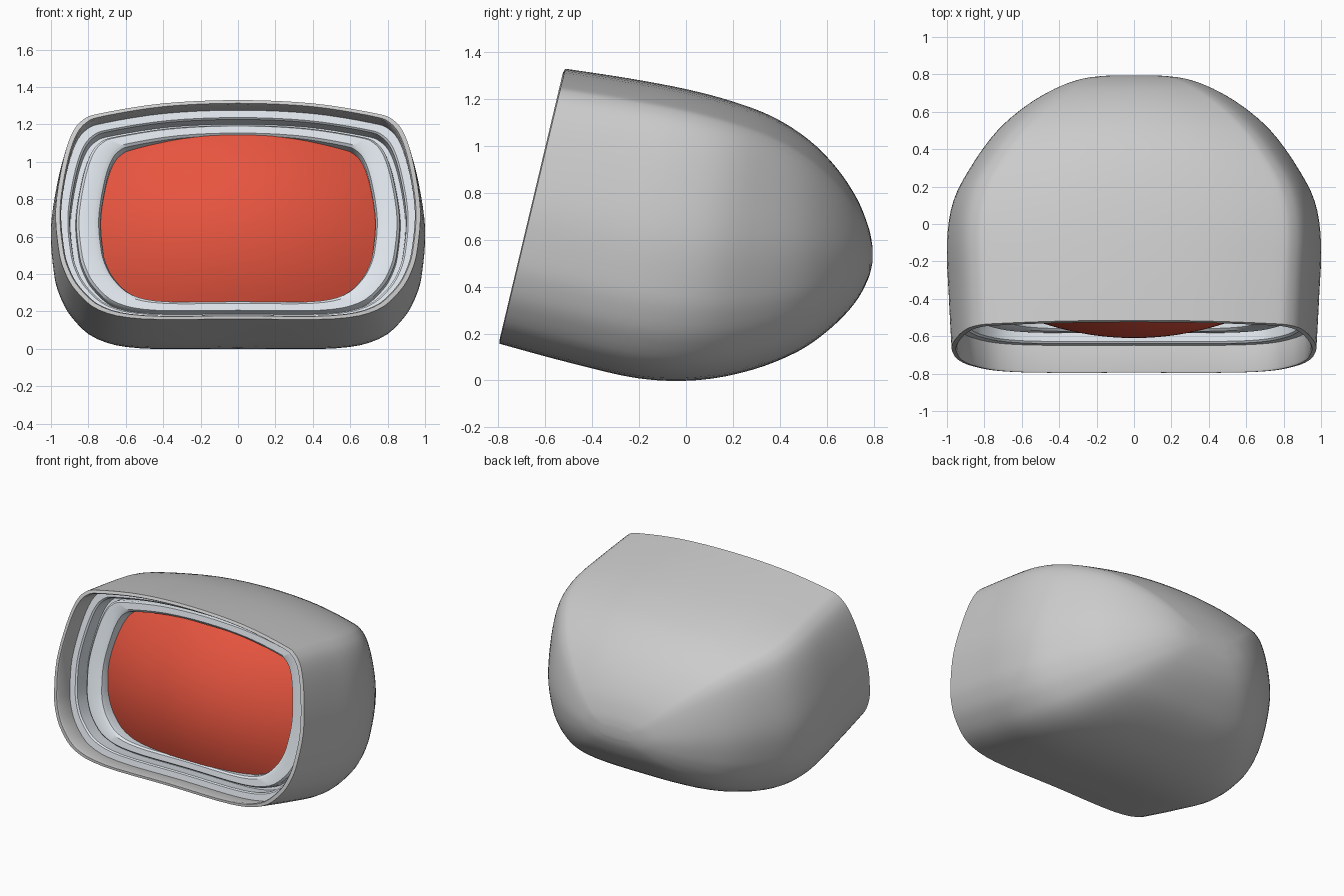
import bpy, bmesh
from mathutils import Vector

if "Cube" in bpy.data.objects:
    bpy.data.objects.remove(bpy.data.objects["Cube"])

# Half outline of the opening (x, v), both normalised to -1..1, from top centre to bottom centre
HALF = [(0, 1), (.41, .97), (.75, .88), (.85, .82), (.915, .68), (.965, .4), (1, 0),
        (.985, -.35), (.955, -.55), (.89, -.74), (.76, -.92), (.52, -1), (0, -1)]


def spline(pts, sub, closed):
    """Catmull-Rom through points of any dimension."""
    n = len(pts)
    out = []
    for i in range(n if closed else n - 1):
        ids = [i - 1, i, i + 1, i + 2]
        a, b, c, d = [pts[k % n] if closed else pts[min(max(k, 0), n - 1)] for k in ids]
        for s in range(sub):
            t = s / sub
            out.append(tuple(.5 * (2 * q + (r - p) * t + (2 * p - 5 * q + 4 * r - u) * t * t
                                   + (3 * q - p - 3 * r + u) * t ** 3)
                             for p, q, r, u in zip(a, b, c, d)))
    if not closed:
        out.append(tuple(pts[-1]))
    return out


OUTLINE = spline(HALF + [(-x, v) for x, v in HALF[-2:0:-1]], 4, True)


def place(x, v, w):
    """Tilted opening frame: v runs up the opening, w runs into the housing."""
    return Vector((x, -.66 + .973 * w + .231 * v, .745 + .973 * v - .231 * w))


def ring(hx, hv, w):
    return [place(hx * x, hv * v, w) for x, v in OUTLINE]


def loft(name, rings, cap_end=False, color=None, angle=.6):
    bm = bmesh.new()
    rows = [[bm.verts.new(p) for p in r] for r in rings]
    n = len(OUTLINE)
    for a, b in zip(rows, rows[1:]):
        for i in range(n):
            j = (i + 1) % n
            bm.faces.new((a[i], a[j], b[j], b[i]))
    if cap_end:
        bm.faces.new(rows[-1])
    bmesh.ops.recalc_face_normals(bm, faces=bm.faces)
    # open sheets must face the viewer at the front
    if name != "housing":
        bm.normal_update()
        if sum((f.normal.y * f.calc_area() for f in bm.faces)) > 0:
            bmesh.ops.reverse_faces(bm, faces=bm.faces)
    me = bpy.data.meshes.new(name)
    bm.to_mesh(me)
    bm.free()
    ob = bpy.data.objects.new(name, me)
    bpy.context.collection.objects.link(ob)
    if color:
        mat = bpy.data.materials.new(name + "_colour")
        mat.diffuse_color = (*color, 1)
        mat.use_nodes = True
        mat.node_tree.nodes["Principled BSDF"].inputs["Base Color"].default_value = mat.diffuse_color
        me.materials.append(mat)
    bpy.context.view_layer.objects.active = ob
    ob.select_set(True)
    bpy.ops.object.shade_smooth_by_angle(angle=angle)
    ob.select_set(False)
    return ob


# Housing: sections as (top y, top z, bottom y, bottom z, half width, roundness)
SECTIONS = [(-.515, 1.33, -.795, .16, .975, 0), (-.25, 1.29, -.5, .08, .99, 0),
            (0, 1.243, -.2, .012, 1, 0), (.2, 1.19, .05, .003, .965, .05),
            (.37, 1.125, .28, .045, .86, .12), (.52, 1.03, .48, .125, .73, .2),
            (.64, .91, .62, .225, .58, .3), (.73, .775, .72, .33, .42, .4),
            (.78, .65, .776, .43, .27, .5), (.795, .575, .795, .5, .12, .5)]


def section(ty, tz, by, bz, width, rnd):
    pts = []
    for x, v in OUTLINE:
        e = Vector((x, v)).normalized()
        x, v = x + (e.x - x) * rnd, v + (e.y - v) * rnd
        t = (v + 1) / 2
        pts.append(Vector((x * width, by + (ty - by) * t, bz + (tz - bz) * t)))
    return pts


outer = [section(*s) for s in spline(SECTIONS, 4, False)]
inner = [ring(.95, .583, .32), ring(.95, .581, .15), ring(.945, .579, .012), ring(.952, .584, 0)]
loft("housing", inner + outer, cap_end=True)

# Bezel: outer lip, narrow groove, then the wide frame around the screen
BEZEL = [(.952, .584, .15), (.91, .541, .15), (.9, .533, .16), (.895, .53, .26), (.868, .517, .26),
         (.864, .514, .215), (.85, .506, .2), (.77, .468, .2), (.745, .456, .212),
         (.735, .452, .24), (.725, .447, .46)]
loft("bezel", [ring(*b) for b in BEZEL], color=(.74, .79, .84))

# Screen: domed panel bulging toward the front
screen = []
for k in range(16, 0, -1):
    s = k / 16
    screen.append([place(x * .74 * s, v * .458 * s,
                         .075 + .34 * (x * .74 * s) ** 2 + .6 * (v * .458 * s) ** 2)
                   for x, v in OUTLINE])
loft("screen", screen, cap_end=True, color=(.8, .09, .05))
